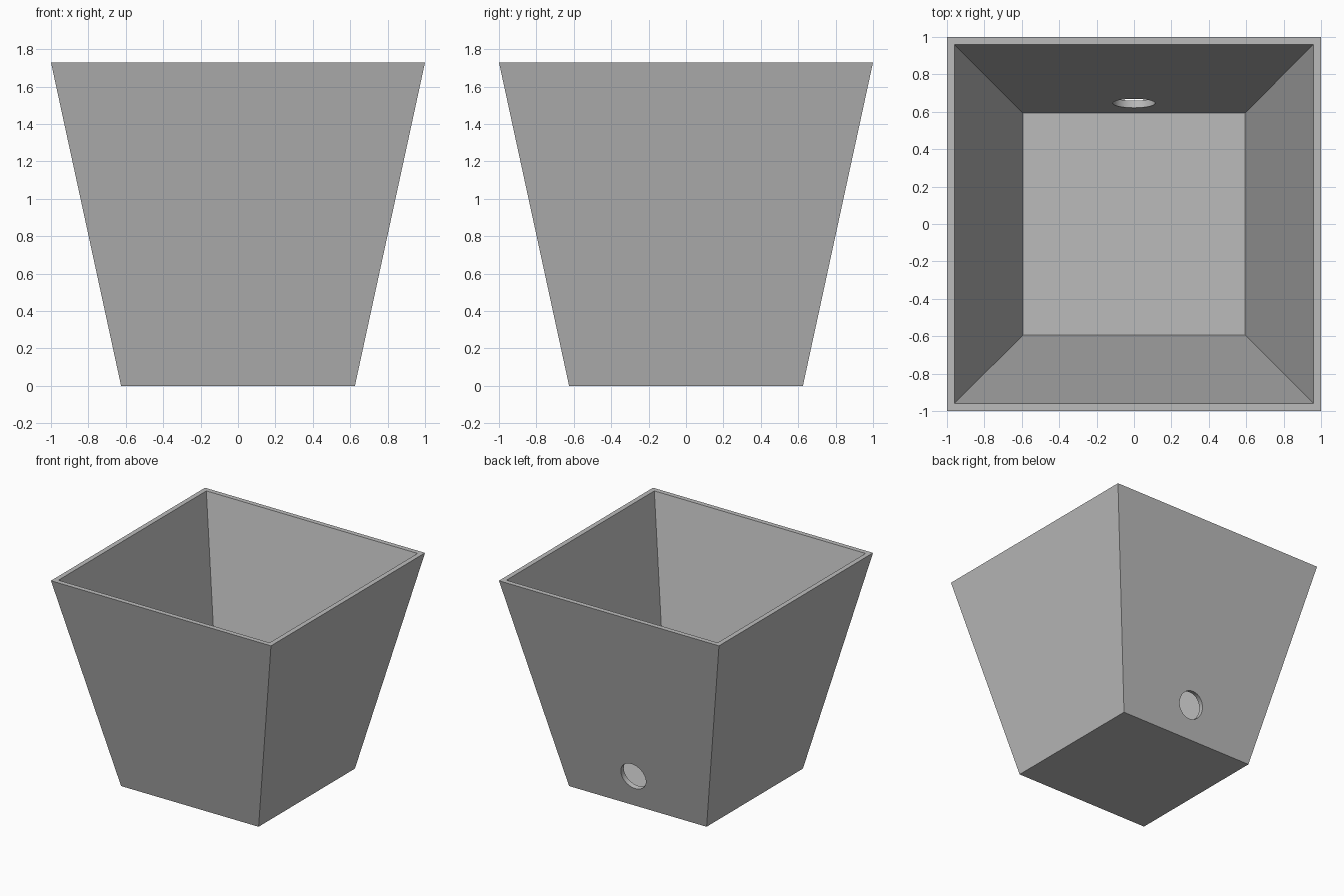
import bpy, bmesh, math
from mathutils import Vector

if "Cube" in bpy.data.objects:
    bpy.data.objects.remove(bpy.data.objects["Cube"], do_unlink=True)

HEIGHT, TOP, BASE = 1.73, 1.0, 0.625
WALL, FLOOR = 0.04, 0.04
SLOPE = (TOP - BASE) / HEIGHT
HOLE_RADIUS, HOLE_Z = 0.113, 0.27

# Plain grey material
grey = bpy.data.materials.new("plain grey")
grey.use_nodes = True
colour = (0.5, 0.5, 0.5, 1)
grey.diffuse_color = colour
grey.node_tree.nodes["Principled BSDF"].inputs["Base Color"].default_value = colour


def square_ring(bm, half, z):
    return [bm.verts.new((x * half, y * half, z))
            for x, y in ((-1, -1), (1, -1), (1, 1), (-1, 1))]


# Tapered planter: outer wall, rim, inner wall and floor as one closed shell
bm = bmesh.new()
sections = [(BASE, 0), (TOP, HEIGHT), (TOP - WALL, HEIGHT),
            (BASE - WALL + SLOPE * FLOOR, FLOOR)]
rings = [square_ring(bm, half, z) for half, z in sections]
for low, high in zip(rings, rings[1:]):
    for i in range(4):
        j = (i + 1) % 4
        bm.faces.new((low[i], low[j], high[j], high[i]))
bm.faces.new(rings[0][::-1])
bm.faces.new(rings[-1])
bmesh.ops.recalc_face_normals(bm, faces=bm.faces)
mesh = bpy.data.meshes.new("planter")
bm.to_mesh(mesh)
bm.free()
mesh.materials.append(grey)
planter = bpy.data.objects.new("planter", mesh)
bpy.context.collection.objects.link(planter)

# Round drain hole, square to the sloping back wall
outward = Vector((0, 1, -SLOPE)).normalized()
bpy.ops.mesh.primitive_cylinder_add(
    vertices=48, radius=HOLE_RADIUS, depth=0.2,
    location=(0, BASE + SLOPE * HOLE_Z, HOLE_Z),
    rotation=outward.to_track_quat("Z", "Y").to_euler())
cutter = bpy.context.object
cutter.name = "drain_hole_cutter"
cutter.hide_render = True
cutter.data.materials.append(grey)

cut = planter.modifiers.new("drain hole", "BOOLEAN")
cut.operation = "DIFFERENCE"
cut.solver = "EXACT"
cut.object = cutter
bpy.ops.object.select_all(action="DESELECT")
bpy.context.view_layer.objects.active = planter
planter.select_set(True)
bpy.ops.object.modifier_apply(modifier=cut.name)
bpy.data.objects.remove(cutter, do_unlink=True)

# Smooth hole wall, crisp planter edges
bpy.ops.object.shade_smooth_by_angle(angle=math.radians(30))
